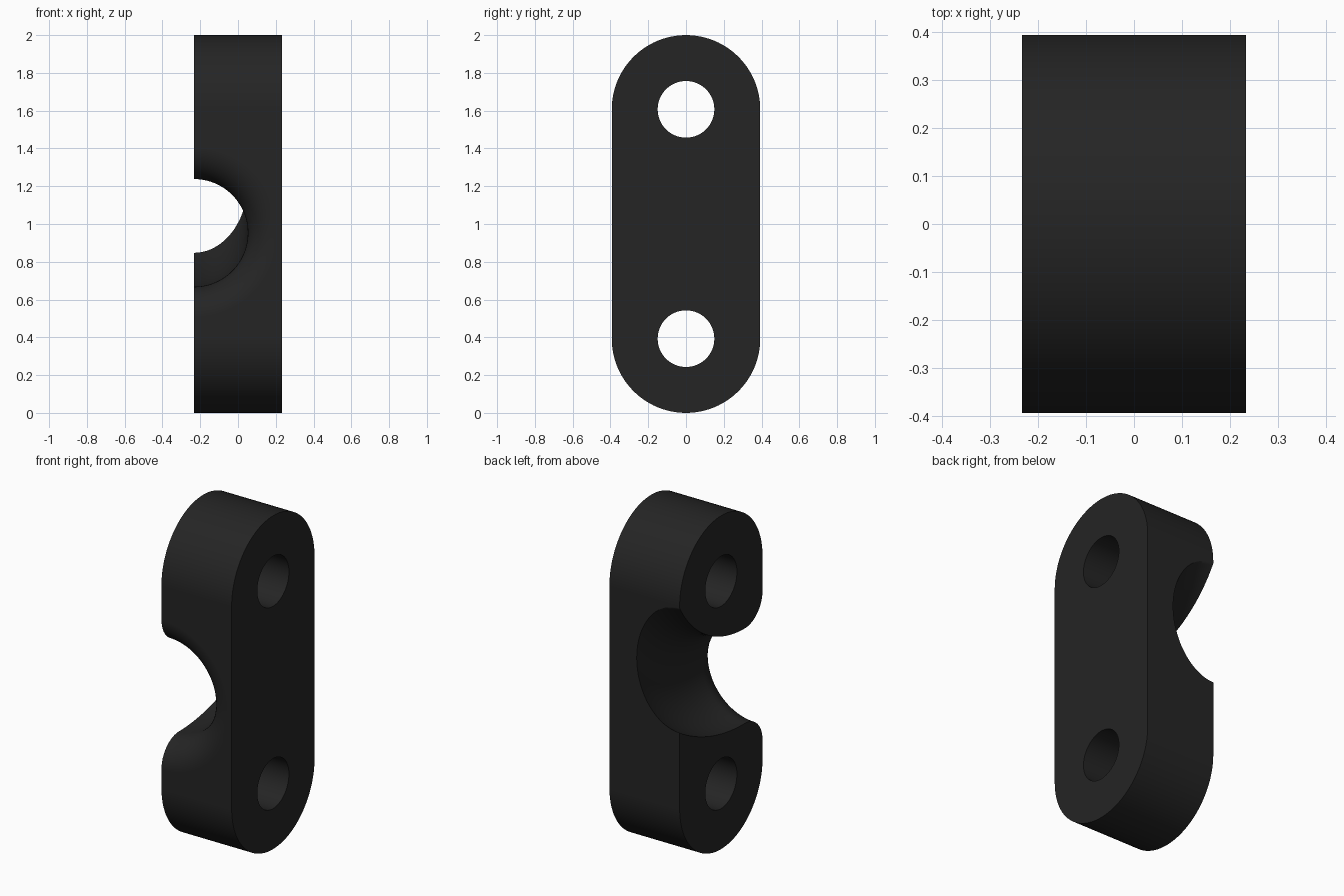
import bpy, bmesh, math

if "Cube" in bpy.data.objects:
    bpy.data.objects.remove(bpy.data.objects["Cube"])

HALF_X, R_END, Z_LO, Z_HI = 0.233, 0.393, 0.393, 1.607
HOLE_R, GROOVE_R, FILLET = 0.15, 0.285, 0.165


def loft(name, rings):
    """Closed solid through a list of equally sized point rings."""
    bm = bmesh.new()
    loops = [[bm.verts.new(p) for p in ring] for ring in rings]
    n = len(loops[0])
    for a, b in zip(loops, loops[1:]):
        for i in range(n):
            j = (i + 1) % n
            bm.faces.new((a[i], a[j], b[j], b[i]))
    bm.faces.new(loops[0][::-1])
    bm.faces.new(loops[-1])
    bmesh.ops.recalc_face_normals(bm, faces=bm.faces)
    mesh = bpy.data.meshes.new(name)
    bm.to_mesh(mesh)
    bm.free()
    obj = bpy.data.objects.new(name, mesh)
    bpy.context.collection.objects.link(obj)
    return obj


# Rounded link plate, a stadium profile extruded across x
profile = []
for i in range(49):
    a = math.pi * i / 48
    profile.append((R_END * math.cos(a), Z_HI + R_END * math.sin(a)))
for i in range(49):
    a = math.pi + math.pi * i / 48
    profile.append((R_END * math.cos(a), Z_LO + R_END * math.sin(a)))
plate = loft("clamp_plate", [[(x, y, z) for y, z in profile] for x in (-HALF_X, HALF_X)])

# Bolt hole cutters
cutters = []
for label, zc in (("lower", Z_LO), ("upper", Z_HI)):
    ring = [(HOLE_R * math.cos(math.tau * i / 64), zc + HOLE_R * math.sin(math.tau * i / 64))
            for i in range(64)]
    cutters.append(loft(label + "_hole_cutter", [[(x, y, z) for y, z in ring] for x in (-0.4, 0.4)]))

# Groove cutter: flared front mouth, then a bore curving upward to the back
Z_BOT, Z_TOP = 0.668, 1.238
Y_BEND = -R_END + FILLET
stations = [(-0.45, Z_BOT - FILLET, Z_TOP + FILLET, GROOVE_R + FILLET)]
for i in range(13):
    a = math.pi / 2 * i / 12
    grow = FILLET * (1 - math.sin(a))
    stations.append((Y_BEND - FILLET * math.cos(a), Z_BOT - grow, Z_TOP + grow, GROOVE_R + grow))
for i in range(1, 19):
    u = 0.65 * i / 18
    rise = [r - math.sqrt(r * r - u * u) for r in (1.165, 0.72)]
    stations.append((Y_BEND + u, Z_BOT + rise[0], Z_TOP + rise[1], GROOVE_R))
rings = []
for y, zb, zt, w in stations:
    rings.append([(-HALF_X + w * math.cos(math.tau * i / 96), y,
                   (zb + zt) / 2 + (zt - zb) / 2 * math.sin(math.tau * i / 96)) for i in range(96)])
cutters.append(loft("groove_cutter", rings))

# Cut the plate and remove the cutters
bpy.context.view_layer.objects.active = plate
plate.select_set(True)
for cutter in cutters:
    cutter.hide_render = True
    mod = plate.modifiers.new(cutter.name, 'BOOLEAN')
    mod.operation = 'DIFFERENCE'
    mod.solver = 'EXACT'
    mod.object = cutter
    bpy.ops.object.modifier_apply(modifier=mod.name)
    bpy.data.objects.remove(cutter)

# Finish: one dark colour, smooth curves with sharp rims
black = bpy.data.materials.new("dark_grey")
black.diffuse_color = (0.018, 0.018, 0.018, 1)
black.use_nodes = True
black.node_tree.nodes["Principled BSDF"].inputs["Base Color"].default_value = black.diffuse_color
plate.data.materials.clear()
plate.data.materials.append(black)
bpy.ops.object.shade_smooth_by_angle(angle=math.radians(30))
weighted = plate.modifiers.new("weighted_normals", 'WEIGHTED_NORMAL')
weighted.keep_sharp = True
